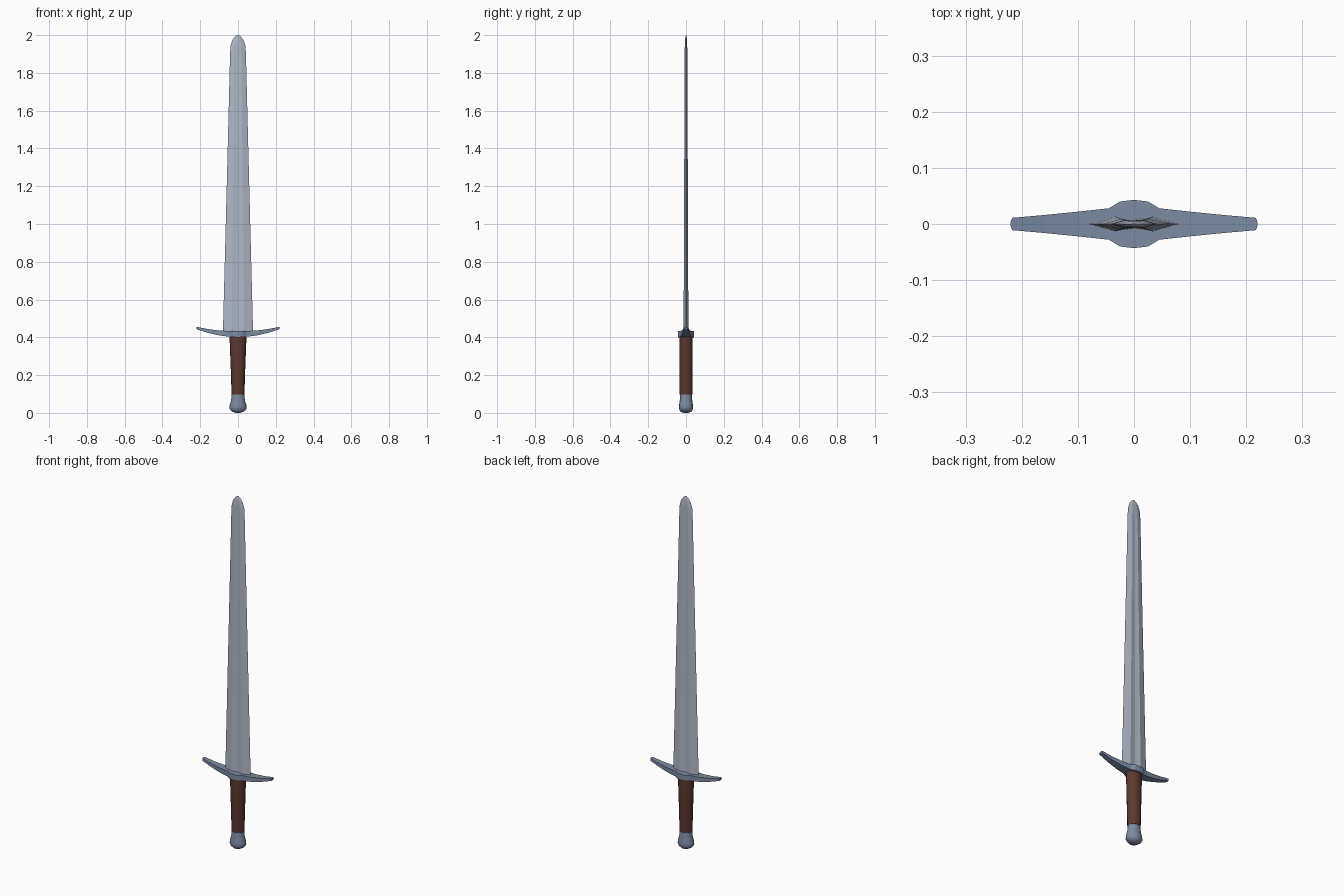
import bpy, bmesh, math

if "Cube" in bpy.data.objects:
    bpy.data.objects.remove(bpy.data.objects["Cube"])


def material(name, rgb):
    m = bpy.data.materials.new(name)
    m.diffuse_color = (*rgb, 1)
    m.use_nodes = True
    m.node_tree.nodes["Principled BSDF"].inputs["Base Color"].default_value = m.diffuse_color
    return m


blade_steel = material("pale blade steel", (0.43, 0.48, 0.58))
fitting_steel = material("blue grey steel", (0.20, 0.26, 0.37))
leather = material("brown leather", (0.11, 0.040, 0.028))


def loft(name, rings, mat, smooth=None):
    """Skin equal-length rings of points and cap both ends."""
    bm = bmesh.new()
    vs = [[bm.verts.new(p) for p in r] for r in rings]
    n = len(rings[0])
    for a, b in zip(vs, vs[1:]):
        for i in range(n):
            j = (i + 1) % n
            bm.faces.new((a[i], a[j], b[j], b[i]))
    bm.faces.new(vs[0][::-1])
    bm.faces.new(vs[-1])
    bmesh.ops.recalc_face_normals(bm, faces=bm.faces)
    me = bpy.data.meshes.new(name)
    bm.to_mesh(me)
    bm.free()
    me.materials.append(mat)
    ob = bpy.data.objects.new(name, me)
    bpy.context.collection.objects.link(ob)
    if smooth:
        bpy.ops.object.select_all(action='DESELECT')
        bpy.context.view_layer.objects.active = ob
        ob.select_set(True)
        bpy.ops.object.shade_smooth_by_angle(angle=math.radians(smooth))
    return ob


def ellipse(rx, ry, z, n=16):
    return [(rx * math.cos(math.tau * i / n), ry * math.sin(math.tau * i / n), z)
            for i in range(n)]


# blade: bevelled edges, with a shallow fuller fading out near the tip
def blade_ring(z, w, t, depth):
    half = [(0.42, t), (0.2, t - depth * 0.6), (0, t - depth),
            (-0.2, t - depth * 0.6), (-0.42, t)]
    pts = [(1, 0)] + half + [(-1, 0)] + [(x, -y) for x, y in reversed(half)]
    return [(x * w, y, z) for x, y in pts]


blade = [(0.42, 0.08, 0.013, 0.005), (0.84, 0.069, 0.011, 0.004),
         (1.42, 0.054, 0.009, 0.003), (1.90, 0.042, 0.007, 0.001),
         (1.945, 0.039, 0.0065, 0), (1.975, 0.029, 0.005, 0),
         (1.993, 0.015, 0.003, 0), (2.0, 0.004, 0.001, 0)]
loft("blade", [blade_ring(*s) for s in blade], blade_steel)

# crossguard: swollen centre, arms curving up; x, half depth, bottom, top
arm = [(0, 0.043, 0.40, 0.434), (0.025, 0.040, 0.401, 0.434),
       (0.045, 0.028, 0.403, 0.434), (0.10, 0.022, 0.410, 0.436),
       (0.16, 0.016, 0.424, 0.444), (0.217, 0.011, 0.442, 0.455),
       (0.22, 0.004, 0.444, 0.455)]
stations = [(-x, y, b, t) for x, y, b, t in reversed(arm[1:])] + arm
loft("crossguard", [[(x, -y, b), (x, y, b), (x, y, t), (x, -y, t)]
                    for x, y, b, t in stations], fitting_steel)

# grip
loft("grip", [ellipse(0.034, 0.034, 0.098), ellipse(0.039, 0.035, 0.25),
              ellipse(0.045, 0.035, 0.405)], leather, 40)

# pommel
pommel = [(0.012, 0.0), (0.028, 0.006), (0.040, 0.015), (0.046, 0.026),
          (0.044, 0.042), (0.037, 0.066), (0.034, 0.085), (0.033, 0.10)]
loft("pommel", [ellipse(r, min(r, 0.031 + (r - 0.033) * 0.5), z)
                for r, z in pommel], fitting_steel, 40)
